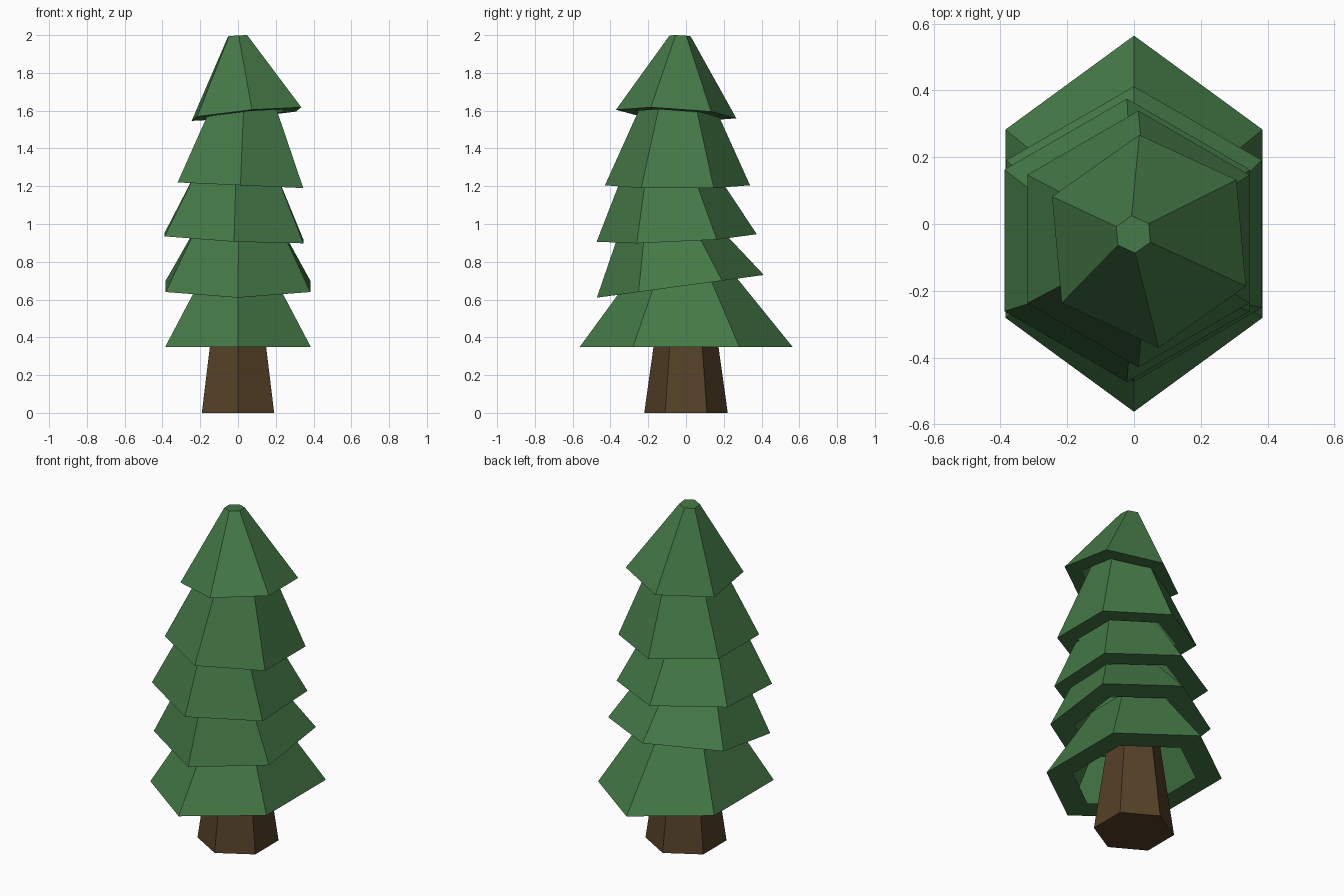
import bpy, bmesh
from math import cos, sin, radians

if "Cube" in bpy.data.objects:
    bpy.data.objects.remove(bpy.data.objects["Cube"])


def material(name, rgb):
    m = bpy.data.materials.new(name)
    m.diffuse_color = (*rgb, 1)
    m.use_nodes = True
    m.node_tree.nodes["Principled BSDF"].inputs["Base Color"].default_value = m.diffuse_color
    return m


GREEN = material("needles", (0.058, 0.19, 0.062))
BROWN = material("bark", (0.09, 0.052, 0.02))


def hexagon(bm, centre, r, squash=1, yaw=0, slope=(0, 0)):
    """Six-sided ring with a corner on the y axis, optionally tilted."""
    cx, cy, cz = centre
    ring = []
    for i in range(6):
        a = radians(90 + 60 * i + yaw)
        x, y = r * cos(a) * squash, r * sin(a)
        ring.append(bm.verts.new((cx + x, cy + y, cz + slope[0] * x + slope[1] * y)))
    return ring


def bridge(bm, low, high):
    for i in range(6):
        j = (i + 1) % 6
        bm.faces.new((low[i], low[j], high[j], high[i]))


def finish(bm, name, mat):
    mesh = bpy.data.meshes.new(name)
    bm.to_mesh(mesh)
    bm.free()
    mesh.materials.append(mat)
    bpy.context.collection.objects.link(bpy.data.objects.new(name, mesh))


def tier(name, base, r, top, top_r, squash=1, yaw=0, slope=(0, 0), top_slope=(0, 0), cap=False):
    """Tapered skirt with a flat lip turned inward underneath."""
    bm = bmesh.new()
    lip = hexagon(bm, base, r * 0.7, squash, yaw, slope)
    rim = hexagon(bm, base, r, squash, yaw, slope)
    peak = hexagon(bm, top, top_r, squash, yaw, top_slope)
    bridge(bm, lip, rim)
    bridge(bm, rim, peak)
    if cap:
        bm.faces.new(peak)
    finish(bm, name, GREEN)


# Trunk
bm = bmesh.new()
foot = hexagon(bm, (0, 0, 0), 0.221)
head = hexagon(bm, (0, 0, 0.6), 0.137)
bridge(bm, foot, head)
bm.faces.new(foot[::-1])
bm.faces.new(head)
finish(bm, "trunk", BROWN)

# Foliage, bottom to top
tier("foliage_1", (0, 0.001, 0.35), 0.563, (0, -0.015, 0.75), 0.255, squash=0.79)
tier("foliage_2", (0, -0.03, 0.67), 0.442, (0.003, -0.09, 1.0), 0.248, slope=(0, 0.136))
tier("foliage_3", (-0.021, -0.049, 0.926), 0.424, (-0.01, -0.09, 1.3), 0.23,
     slope=(-0.05, 0.047))
tier("foliage_4", (0.013, -0.045, 1.205), 0.384, (0.032, -0.045, 1.68), 0.17,
     slope=(-0.045, 0))
tier("foliage_5", (0.045, -0.052, 1.582), 0.32, (-0.002, -0.031, 1.996), 0.056, yaw=5.2,
     slope=(0.095, -0.063), top_slope=(0.06, -0.04), cap=True)
